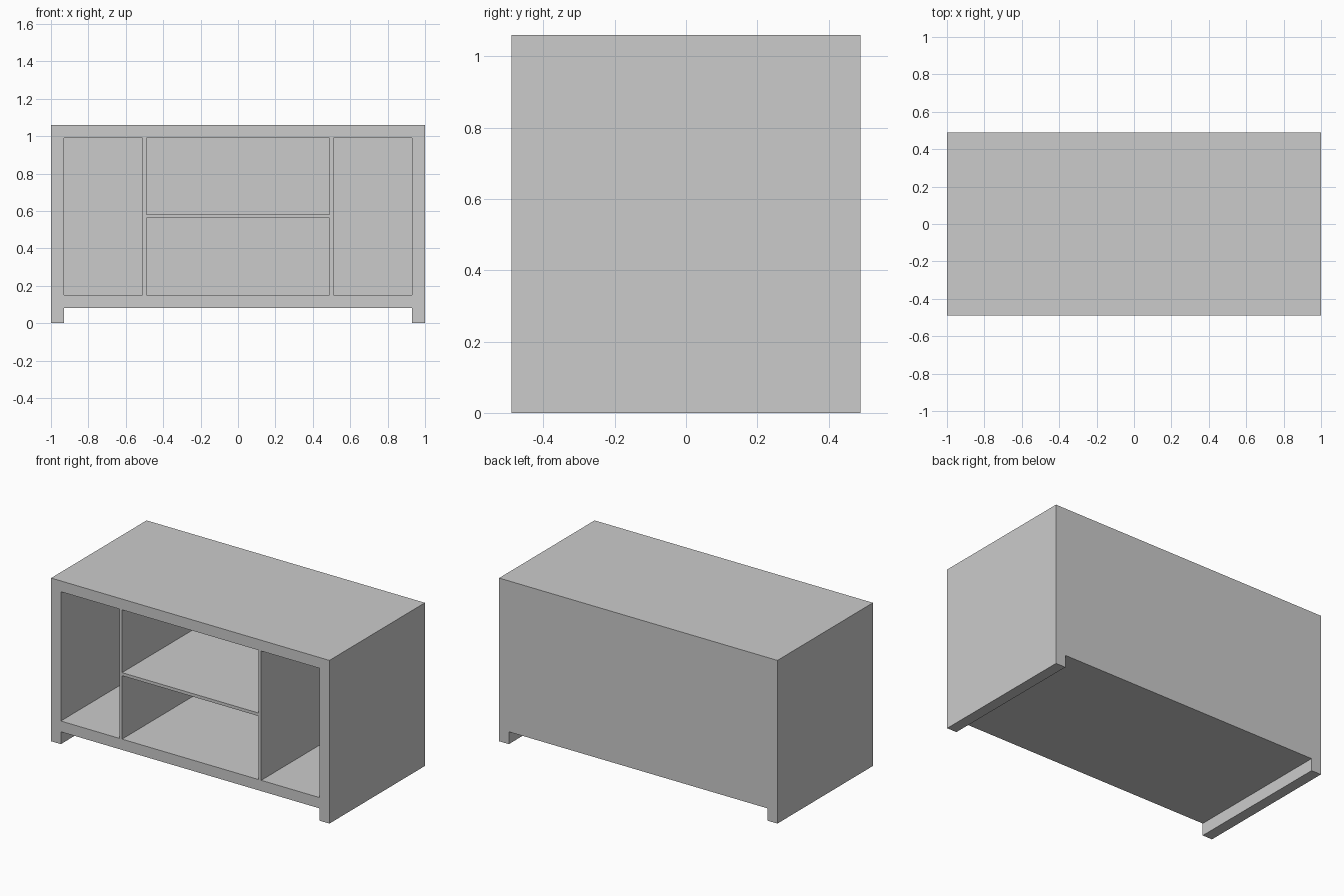
import bpy
import bmesh
from mathutils import Vector

if "Cube" in bpy.data.objects:
    bpy.data.objects.remove(bpy.data.objects["Cube"])

W, D, H = 1.0, 0.49, 1.06      # half width, half depth, height
FRAME, BOARD = 0.07, 0.02      # thick frame, thin inner boards
FOOT = 0.08
Z0, Z1 = FOOT + FRAME, H - FRAME
BACK = D - BOARD


def box(name, lo, hi):
    lo, hi = Vector(lo), Vector(hi)
    bm = bmesh.new()
    bmesh.ops.create_cube(bm, size=1)
    for v in bm.verts:
        v.co = (lo + hi) / 2 + v.co * (hi - lo)
    mesh = bpy.data.meshes.new(name)
    bm.to_mesh(mesh)
    bm.free()
    obj = bpy.data.objects.new(name, mesh)
    bpy.context.collection.objects.link(obj)
    return obj


def cut(target, cutter):
    mod = target.modifiers.new("cut", 'BOOLEAN')
    mod.operation = 'DIFFERENCE'
    mod.solver = 'EXACT'
    mod.object = cutter
    bpy.context.view_layer.objects.active = target
    bpy.ops.object.modifier_apply(modifier=mod.name)
    bpy.data.objects.remove(cutter)


# Outer cabinet: one solid block, hollowed from the front and notched below
cabinet = box("cabinet_frame", (-W, -D, 0), (W, D, H))
cut(cabinet, box("opening", (-W + FRAME, -D - 0.1, Z0), (W - FRAME, BACK, Z1)))
cut(cabinet, box("foot_gap", (-W + FRAME, -D - 0.1, -0.1), (W - FRAME, D + 0.1, FOOT)))

# Upright dividers either side of the middle bay
for side, x in (("left", -0.50), ("right", 0.50)):
    box(side + "_divider", (x - BOARD / 2, -D, Z0), (x + BOARD / 2, BACK, Z1))

# Shelf across the middle bay
box("middle_shelf", (-0.49, -D, 0.562), (0.49, BACK, 0.582))
